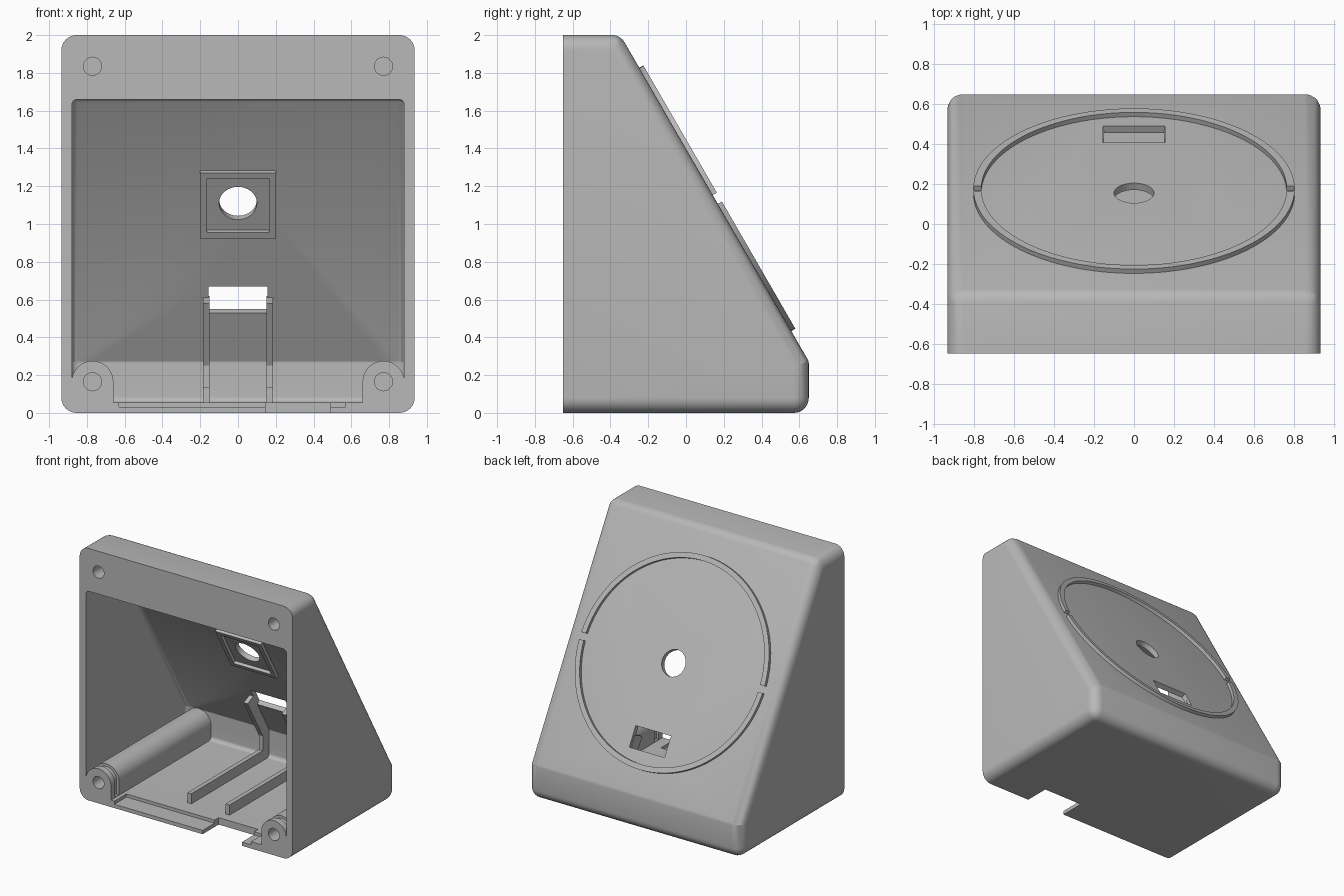
import bpy, bmesh, math
from mathutils import Matrix

if "Cube" in bpy.data.objects:
    bpy.data.objects.remove(bpy.data.objects["Cube"], do_unlink=True)

grey = bpy.data.materials.new("matte grey plastic")
grey.use_nodes = True
COLOUR = (0.48, 0.48, 0.48, 1)
grey.diffuse_color = COLOUR
grey.node_tree.nodes["Principled BSDF"].inputs["Base Color"].default_value = COLOUR

# Frame lying on the sloped face: local z points out, local y points down the slope
SLOPE = Matrix.Translation((0, 0.155, 1.13)) @ Matrix.Rotation(-math.pi / 3, 4, 'X')
ALONG_Y = Matrix.Rotation(math.pi / 2, 4, 'X')


def slope_y(z, inset=0):
    """Depth of the sloped face at height z, moved inward by inset."""
    return 0.64 - (z - 0.29) / math.sqrt(3) - inset / math.cos(math.pi / 6)


def make(name, bm, matrix=Matrix()):
    bmesh.ops.transform(bm, matrix=matrix, verts=bm.verts)
    bmesh.ops.recalc_face_normals(bm, faces=bm.faces)
    mesh = bpy.data.meshes.new(name)
    bm.to_mesh(mesh)
    bm.free()
    mesh.materials.append(grey)
    ob = bpy.data.objects.new(name, mesh)
    bpy.context.scene.collection.objects.link(ob)
    return ob


def apply_modifier(ob, mod):
    bpy.ops.object.select_all(action='DESELECT')
    bpy.context.view_layer.objects.active = ob
    ob.select_set(True)
    bpy.ops.object.modifier_apply(modifier=mod.name)


def combine(ob, tool, operation='DIFFERENCE'):
    mod = ob.modifiers.new("cut", 'BOOLEAN')
    mod.operation, mod.solver, mod.object = operation, 'EXACT', tool
    apply_modifier(ob, mod)
    bpy.data.objects.remove(tool, do_unlink=True)
    return ob


def box(name, x, y, z, matrix=Matrix()):
    bm = bmesh.new()
    bmesh.ops.create_cube(bm, size=1)
    size = [b - a for a, b in (x, y, z)]
    mid = [(a + b) / 2 for a, b in (x, y, z)]
    return make(name, bm, matrix @ Matrix.Translation(mid) @ Matrix.Diagonal((*size, 1)))


def cylinder(name, radius, z, matrix=Matrix(), sides=48):
    bm = bmesh.new()
    bmesh.ops.create_cone(bm, cap_ends=True, segments=sides, radius1=radius,
                          radius2=radius, depth=z[1] - z[0])
    return make(name, bm, matrix @ Matrix.Translation((0, 0, sum(z) / 2)))


def rod(name, radius, x, z, y):
    """Cylinder running front to back."""
    return cylinder(name, radius, (-y[1], -y[0]), Matrix.Translation((x, 0, z)) @ ALONG_Y)


def prism(name, profile, x, radius=0):
    """Side profile stretched across x, with every edge but the front ones rounded."""
    bm = bmesh.new()
    face = bm.faces.new([bm.verts.new((x[0], y, z)) for y, z in profile])
    out = bmesh.ops.extrude_face_region(bm, geom=[face])
    for v in out["geom"]:
        if isinstance(v, bmesh.types.BMVert):
            v.co.x = x[1]
    bmesh.ops.recalc_face_normals(bm, faces=bm.faces)
    front = min(y for y, z in profile)
    weight = bm.edges.layers.float.new("bevel_weight_edge")
    for e in bm.edges:
        if any(v.co.y > front + 0.001 for v in e.verts):
            e[weight] = 1 - math.cos(e.calc_face_angle())
    ob = make(name, bm)
    if radius:
        mod = ob.modifiers.new("round", 'BEVEL')
        mod.limit_method, mod.width, mod.segments = 'WEIGHT', radius, 8
        apply_modifier(ob, mod)
    return ob


# Outer wedge
W, D = 0.935, 0.65
body = prism("housing", [(-D, 0), (D, 0), (D, 0.273), (slope_y(2), 2), (-D, 2)], (-W, W), 0.08)

# Hollow, leaving the two lower screw bosses standing
WALL = 0.04
hollow = prism("hollow", [(-0.8, 0.055), (0.605, 0.055), (0.605, 0.271),
                          (slope_y(1.66, WALL), 1.66), (-0.8, 1.66)], (-0.88, 0.88), 0.03)
for side in (-1, 1):
    combine(hollow, rod("boss", 0.11, side * 0.77, 0.165, (-0.9, 0.9)))
    lo, hi = sorted((side * 0.66, side * 1.0))
    combine(hollow, box("boss_foot", (lo, hi), (-0.9, 0.9), (0, 0.165)))
combine(body, hollow)

# Grooves round the bosses, and screw holes in all four corners
for side in (-1, 1):
    lo, hi = sorted((side * 0.64, side * 0.875))
    groove = box("groove", (lo, hi), (-0.6, -0.55), (0.06, 0.3))
    combine(groove, rod("core", 0.09, side * 0.77, 0.165, (-0.8, 0)))
    lo, hi = sorted((side * 0.68, side * 0.9))
    combine(groove, box("core_foot", (lo, hi), (-0.8, 0), (0, 0.165)))
    combine(body, groove)
    for z in (0.165, 1.835):
        combine(body, rod("screw_hole", 0.048, side * 0.77, z, (-0.8, -0.42)))

# Stepped lip and cable notch in the floor
combine(body, box("lip", (-0.63, 0.57), (-0.8, -0.5), (0.03, 0.1)))
combine(body, box("notch", (0.145, 0.49), (-0.8, -0.45), (-0.1, 0.1)))

# Openings through the sloped face
combine(body, cylinder("centre_hole", 0.1, (-0.2, 0.2), SLOPE))
combine(body, box("slot", (-0.155, 0.155), (0.508, 0.67), (-0.08, 0.1), SLOPE))

# Raised ring on the slope, split at both sides
ring = cylinder("ring", 0.805, (-0.01, 0.025), SLOPE, 128)
combine(ring, cylinder("ring_inside", 0.765, (-0.2, 0.2), SLOPE, 128))
combine(ring, box("ring_gap", (-1, 1), (-0.027, 0.027), (-0.2, 0.2), SLOPE))

# Square frame behind the centre hole
frame = box("inner_frame", (-0.2, 0.2), (-0.2, 0.2), (-0.065, -0.03), SLOPE)
combine(frame, box("frame_inside", (-0.165, 0.165), (-0.165, 0.165), (-0.2, 0.2), SLOPE))

# Two guide ribs following the floor, back wall and slope
parts = [body, ring, frame]
RIB = 0.08
rib_profile = [(-0.37, 0.04), (0.62, 0.04), (0.62, 0.26), (slope_y(0.62, 0.02), 0.62),
               (slope_y(0.58, WALL + RIB), 0.58), (0.605 - RIB, 0.25),
               (0.605 - RIB, 0.135), (-0.37, 0.135)]
for name, x in (("right_rib", -0.185), ("left_rib", 0.15)):
    parts.append(prism(name, rib_profile, (x, x + 0.035)))

# Smooth the rounded edges, keep the rest crisp
bpy.ops.object.select_all(action='DESELECT')
for ob in parts:
    ob.select_set(True)
bpy.context.view_layer.objects.active = body
bpy.ops.object.shade_smooth_by_angle(angle=math.radians(30))
